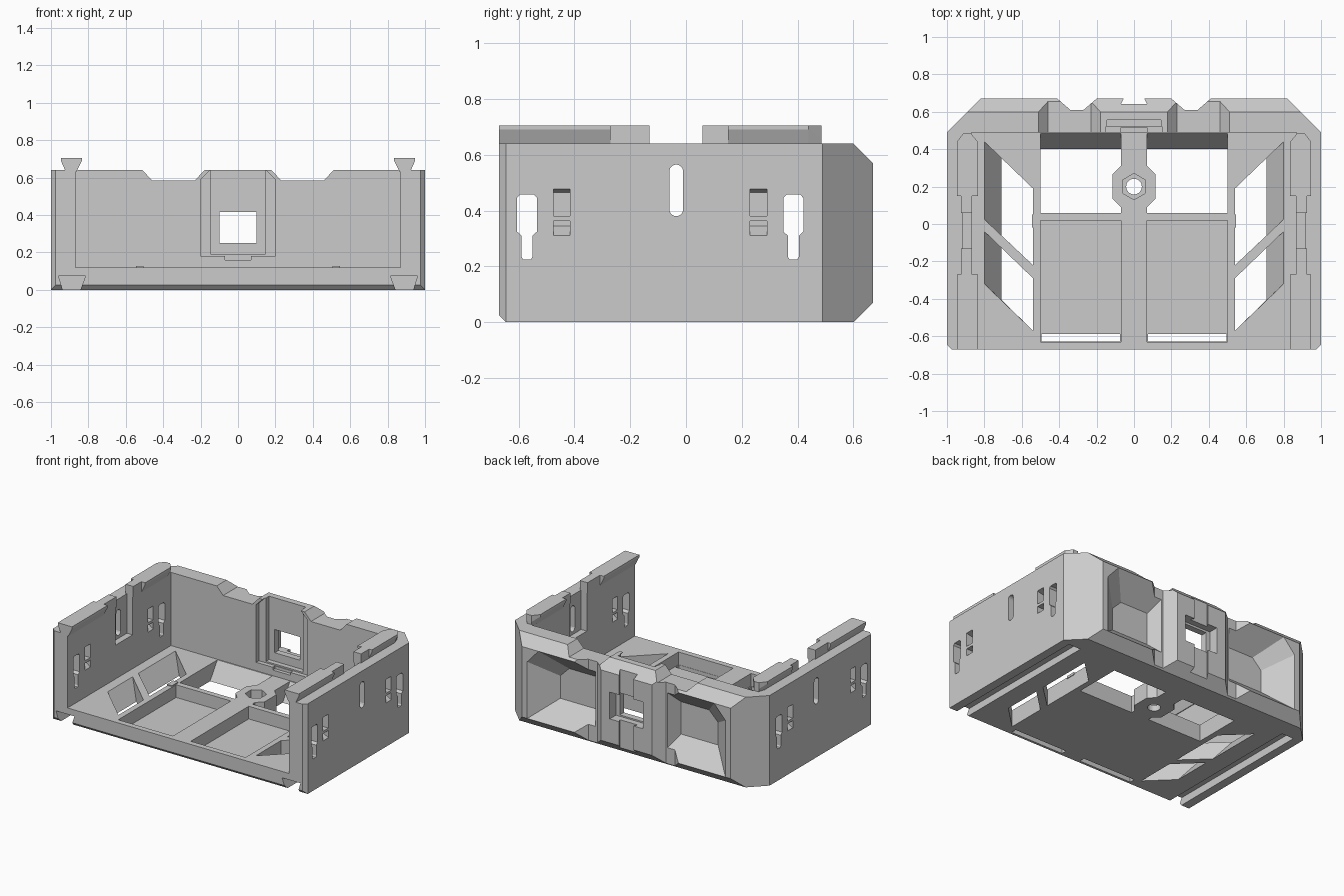
import bpy, bmesh, math

if "Cube" in bpy.data.objects:
    bpy.data.objects.remove(bpy.data.objects["Cube"])


def prism(name, axis, pts, a, b, pts2=None):
    """Loft a 2D outline along an axis from a to b (pts2 = outline at b)."""
    place = {'x': lambda p, t: (t, p[0], p[1]),
             'y': lambda p, t: (p[0], t, p[1]),
             'z': lambda p, t: (p[0], p[1], t)}[axis]
    bm = bmesh.new()
    lo = [bm.verts.new(place(p, a)) for p in pts]
    hi = [bm.verts.new(place(p, b)) for p in (pts2 or pts)]
    bm.faces.new(lo)
    bm.faces.new(hi)
    n = len(lo)
    for i in range(n):
        j = (i + 1) % n
        bm.faces.new((lo[i], lo[j], hi[j], hi[i]))
    bmesh.ops.recalc_face_normals(bm, faces=bm.faces)
    me = bpy.data.meshes.new(name)
    bm.to_mesh(me)
    bm.free()
    ob = bpy.data.objects.new(name, me)
    bpy.context.collection.objects.link(ob)
    return ob


def rect(u0, u1, v0, v1):
    return [(u0, v0), (u1, v0), (u1, v1), (u0, v1)]


def flip(pts, s):
    return [(s * u, v) for u, v in pts] if pts else None


def ngon(n, r, cx, cy, turn=0.0):
    return [(cx + r * math.cos(turn + 2 * math.pi * i / n),
             cy + r * math.sin(turn + 2 * math.pi * i / n)) for i in range(n)]


def cut(axis, pts, a, b, pts2=None):
    """Subtract a prism from the tray."""
    c = prism("cutter", axis, pts, a, b, pts2)
    c.hide_render = True
    m = tray.modifiers.new("cut", 'BOOLEAN')
    m.operation = 'DIFFERENCE'
    m.solver = 'EXACT'
    m.object = c
    bpy.context.view_layer.objects.active = tray
    bpy.ops.object.modifier_apply(modifier=m.name)
    me = c.data
    bpy.data.objects.remove(c)
    bpy.data.meshes.remove(me)


# Outer body: chamfered side profile extruded across the width
tray = prism("tray_body", 'x', [(-.645, 0), (.6, 0), (.67, .07), (.67, .57), (.6, .64),
                                (-.67, .64), (-.67, .025)], -1, 1)
for s in (1, -1):
    # Large rear corner and small front corner chamfers
    cut('z', flip([(1.05, .44), (1.05, .75), (.74, .75)], s), -.1, .8)
    cut('z', flip([(1.02, -.625), (1.02, -.71), (.935, -.71)], s), -.1, .8)

# Open interior above the floor
cut('y', rect(-.87, .87, .12, .8), -.8, .49)

for s in (1, -1):
    # Equipment bay with thin base, and the front slit through it
    cut('z', rect(*sorted((s * .07, s * .5)), -.63, .02), .03, .2)
    cut('z', rect(*sorted((s * .075, s * .495)), -.628, -.588), -.1, .1)
    # Rear floor opening with sloped back, leaving beam and boss
    hug = [(.07, .31), (.115, .265), (.115, .135), (.07, .09), (.07, .06), (.5, .06)]
    cut('z', flip(hug + [(.5, .39), (.07, .39)], s), -.015, .124,
        flip(hug + [(.5, .486), (.07, .486)], s))
    # Two slanted side windows
    for y0, y1, y2, y3 in ((.44, .19, -.22, .025), (-.04, -.29, -.57, -.32)):
        cut('z', flip([(.70, y0 - .096), (.54, y1), (.54, y2), (.70, y3 - .094)], s), -.013, .121,
            flip([(.80, y0), (.54, y1), (.54, y2), (.80, y3)], s))
    # Stacking groove underneath
    cut('y', flip([(.846, -.01), (.934, -.01), (.96, .075), (.815, .075)], s), -.8, .47)

# Nut pocket and bolt hole in the boss
cut('z', ngon(6, .07, 0, .2, math.pi / 6), .04, .3)
cut('z', ngon(24, .042, 0, .2), -.1, .1)

# Side wall openings
slot = [(-.035 + .025 * math.cos(t), (.54 if t < math.pi else .405) + .025 * math.sin(t))
        for t in [math.pi * (i + .5) / 8 for i in range(16)]]
keyhole = [(-.014, .225), (.014, .225), (.02, .235), (.02, .31), (.036, .325), (.036, .445),
           (.025, .457), (-.025, .457), (-.036, .445), (-.036, .325), (-.02, .31), (-.02, .235)]
for s in (1, -1):
    cut('x', rect(-.13, .06, .36, .75), s * .85, s * .915)
    cut('x', slot, s * .8, s * 1.1)
    for y in (-.57, .385):
        cut('x', [(u + y, v) for u, v in keyhole], s * .8, s * 1.1)
    for y in (-.445, .26):
        # Strap pockets: ramped recesses on both faces
        for x0, x1 in ((1.01, .945), (.86, .91)):
            cut('x', rect(y - .03, y + .03, .305, .362), s * x0, s * x1,
                rect(y - .03, y + .03, .345, .362))
            cut('x', rect(y - .03, y + .03, .38, .48), s * x0, s * x1,
                rect(y - .03, y + .03, .38, .465))

# Rear wall: top notches, vertical channels and tapered outer pockets
for s in (1, -1):
    cut('y', flip([(.125, .70), (.23, .585), (.46, .585), (.565, .70)], s), .4, .8)
    cut('z', flip([(.177, .69), (.27, .61), (.34, .61), (.433, .69)], s), -.1, .8)
    cut('y', flip([(.245, .06), (.79, .06), (.79, .48), (.70, .58), (.245, .58)], s), .68,
        .525, flip([(.33, .2), (.62, .2), (.62, .36), (.55, .43), (.33, .43)], s))

# Centre of rear wall: stepped inner slot, window, outer frame and dovetail slot
cut('y', [(-.2, .18), (.2, .18), (.2, .59), (.145, .645), (-.145, .645), (-.2, .59)], .47, .52)
cut('y', rect(-.145, .145, .19, .75), .5, .555)
cut('y', rect(-.07, .07, .16, .2), .47, .515)
cut('y', rect(-.1, .1, .25, .415), .4, .8)
cut('y', rect(-.13, .13, .24, .43), .6, .8)
cut('z', [(-.045, .69), (.045, .69), (.07, .642), (-.07, .642)], -.1, .8)

# Stacking rails on top of the side walls
wide = [(.865, .63), (.92, .63), (.947, .69), (.947, .705), (.835, .705), (.835, .69)]
tip = [(.875, .63), (.91, .63), (.912, .66), (.912, .705), (.873, .705), (.873, .66)]
for s, side in ((1, "right"), (-1, "left")):
    prism(f"front_rail_{side}", 'y', flip(wide, s), -.67, -.27)
    prism(f"front_rail_step_{side}", 'y', flip(rect(.865, .925, .63, .705), s), -.27, -.13)
    prism(f"rear_rail_step_{side}", 'y', flip(rect(.865, .925, .63, .705), s), .06, .15)
    prism(f"rear_rail_{side}", 'y', flip(wide, s), .15, .44)
    prism(f"rear_rail_tip_{side}", 'y', flip(wide, s), .44, .485, flip(tip, s))
    # Small locating nubs on the floor ribs
    prism(f"floor_nub_{side}", 'z', rect(s * .525 - .02, s * .525 + .02, -.02, .05), .11, .127)
